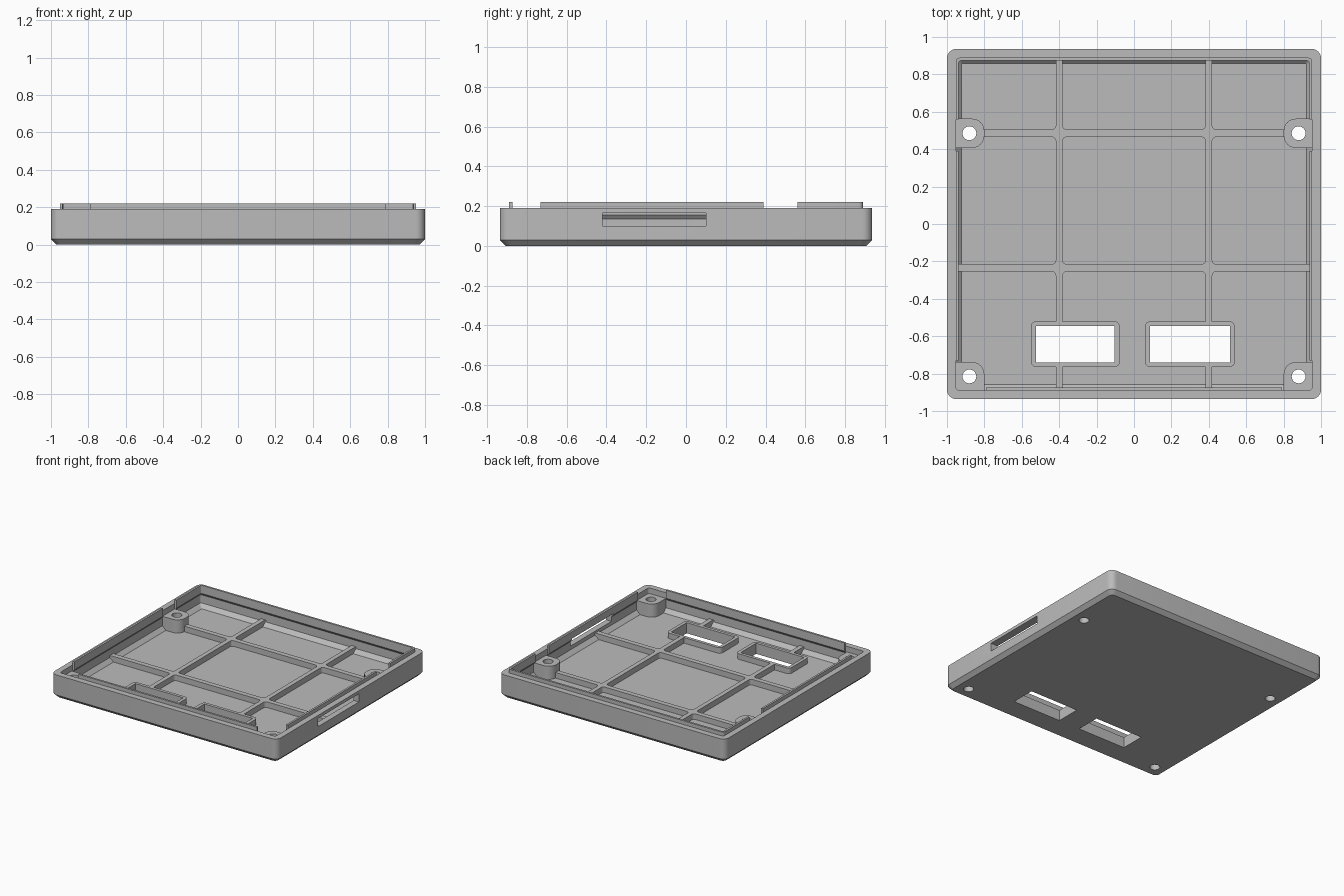
import bpy, bmesh
from math import cos, sin, pi

if "Cube" in bpy.data.objects:
    bpy.data.objects.remove(bpy.data.objects["Cube"], do_unlink=True)

grey = bpy.data.materials.new("matte_grey")
grey.use_nodes = True
COLOUR = (0.5, 0.5, 0.5, 1)
grey.diffuse_color = COLOUR
grey.node_tree.nodes["Principled BSDF"].inputs["Base Color"].default_value = COLOUR

HX, HY = 1.0, 0.936          # half size of the tray
WALL = 0.047
RIM, LIP, FLOOR, RIB, POST = 0.19, 0.22, 0.04, 0.085, 0.145


def rounded(x0, x1, y0, y1, r, seg=6):
    """Outline of a rectangle; r is one radius or four (from +x+y, anticlockwise)."""
    radii = r if isinstance(r, tuple) else (r,) * 4
    centres = [(x1, y1, -1, -1), (x0, y1, 1, -1), (x0, y0, 1, 1), (x1, y0, -1, 1)]
    pts = []
    for i, (x, y, sx, sy) in enumerate(centres):
        q = radii[i]
        if q == 0:
            pts.append((x, y))
            continue
        for k in range(seg + 1):
            a = pi / 2 * (i + k / seg)
            pts.append((x + sx * q + q * cos(a), y + sy * q + q * sin(a)))
    return pts


def inset(d, r):
    return rounded(-HX + d, HX - d, -HY + d, HY - d, r)


def loft(name, rings, closed=False):
    """Join outlines of equal length, each given with its height."""
    bm = bmesh.new()
    loops = [[bm.verts.new((x, y, z)) for x, y in pts] for pts, z in rings]
    pairs = list(zip(loops, loops[1:]))
    if closed:
        pairs.append((loops[-1], loops[0]))
    else:
        bm.faces.new(loops[0])
        bm.faces.new(loops[-1])
    n = len(loops[0])
    for a, b in pairs:
        for i in range(n):
            j = (i + 1) % n
            bm.faces.new((a[i], a[j], b[j], b[i]))
    bmesh.ops.recalc_face_normals(bm, faces=bm.faces)
    me = bpy.data.meshes.new(name)
    bm.to_mesh(me)
    bm.free()
    me.materials.append(grey)
    ob = bpy.data.objects.new(name, me)
    bpy.context.collection.objects.link(ob)
    return ob


def prism(name, pts, z0, z1):
    return loft(name, [(pts, z0), (pts, z1)])


def box(x0, x1, y0, y1, z0, z1):
    return prism("cutter", rounded(x0, x1, y0, y1, 0), z0, z1)


def cut(ob, cutters):
    """Subtract the cutters and keep the result as plain mesh."""
    for c in cutters:
        m = ob.modifiers.new("cut", "BOOLEAN")
        m.operation, m.solver, m.object = "DIFFERENCE", "EXACT", c
    dg = bpy.context.evaluated_depsgraph_get()
    me = bpy.data.meshes.new_from_object(ob.evaluated_get(dg))
    ob.modifiers.clear()
    ob.data = me


def discard(cutters):
    for c in cutters:
        bpy.data.objects.remove(c, do_unlink=True)


# Tray: chamfered outside, wall, and floor with a sloped edge
tray = loft("tray", [
    (inset(0.03, 0.03), 0), (inset(0, 0.05), 0.03), (inset(0, 0.05), RIM),
    (inset(WALL, 0.02), RIM), (inset(WALL, 0.02), FLOOR + 0.03),
    (inset(WALL + 0.03, 0.01), FLOOR)])

# Raised lip inside the rim, sloped underneath, with gaps beside the posts
lip = loft("lip", [
    (inset(WALL, 0.02), LIP), (inset(WALL + 0.016, 0.01), LIP),
    (inset(WALL + 0.016, 0.01), 0.155), (inset(WALL, 0.02), 0.135)], closed=True)
gaps = [box(-1.1, 1.1, 0.39, 0.56, 0.1, 0.3),
        box(-1.1, -0.79, -1, -0.73, 0.1, 0.3),
        box(0.79, 1.1, -1, -0.73, 0.1, 0.3)]
cut(lip, gaps)
discard(gaps)

# Floor ribs: a slab with nine rounded pockets
ribs = prism("floor_ribs", rounded(-0.97, 0.97, -0.91, 0.91, 0.02), 0.03, RIB)
pockets = [prism("cutter", rounded(x0, x1, y0, y1, 0.022), 0, 0.2)
           for x0, x1 in ((-0.958, -0.418), (-0.382, 0.382), (0.418, 0.958))
           for y0, y1 in ((-0.897, -0.255), (-0.215, 0.465), (0.505, 0.897))]
cut(ribs, pockets)
discard(pockets)

# Window frames
windows = ((-0.525, -0.103), (0.085, 0.512))
frames = [prism("window_frame", rounded(x0 - 0.027, x1 + 0.027, -0.765, -0.52, 0.03), 0.02, RIB)
          for x0, x1 in windows]

# Screw posts, rounded on the sides that stand free of the wall
rear = rounded(0.8, 0.97, 0.407, 0.563, (0, 0.065, 0.065, 0))
front = rounded(0.8, 0.97, -0.91, -0.738, (0, 0.065, 0, 0))
posts = [prism(name, [(s * x, y) for x, y in pts], 0.02, POST)
         for name, pts in (("rear_post", rear), ("front_post", front)) for s in (-1, 1)]

# Openings: windows, screw holes and the side slot
window_cuts = [box(x0, x1, -0.74, -0.545, -0.1, 0.3) for x0, x1 in windows]
hole_cuts = [prism("cutter", rounded(x - 0.037, x + 0.037, y - 0.037, y + 0.037, 0.0369), -0.1, 0.3)
             for x in (-0.88, 0.88) for y in (-0.815, 0.485)]
slot_cut = [box(0.9, 1.1, -0.42, 0.10, 0.10, 0.165)]
cut(tray, window_cuts + hole_cuts + slot_cut)
cut(ribs, window_cuts + hole_cuts)
cut(lip, slot_cut)
for f, w in zip(frames, window_cuts):
    cut(f, [w])
for p in posts:
    cut(p, hole_cuts)
discard(window_cuts + hole_cuts + slot_cut)

# Smooth the rounded corners, keep edges sharp
bpy.ops.object.select_all(action="DESELECT")
for ob in [tray, lip, ribs] + frames + posts:
    ob.select_set(True)
bpy.context.view_layer.objects.active = tray
bpy.ops.object.shade_smooth_by_angle()
